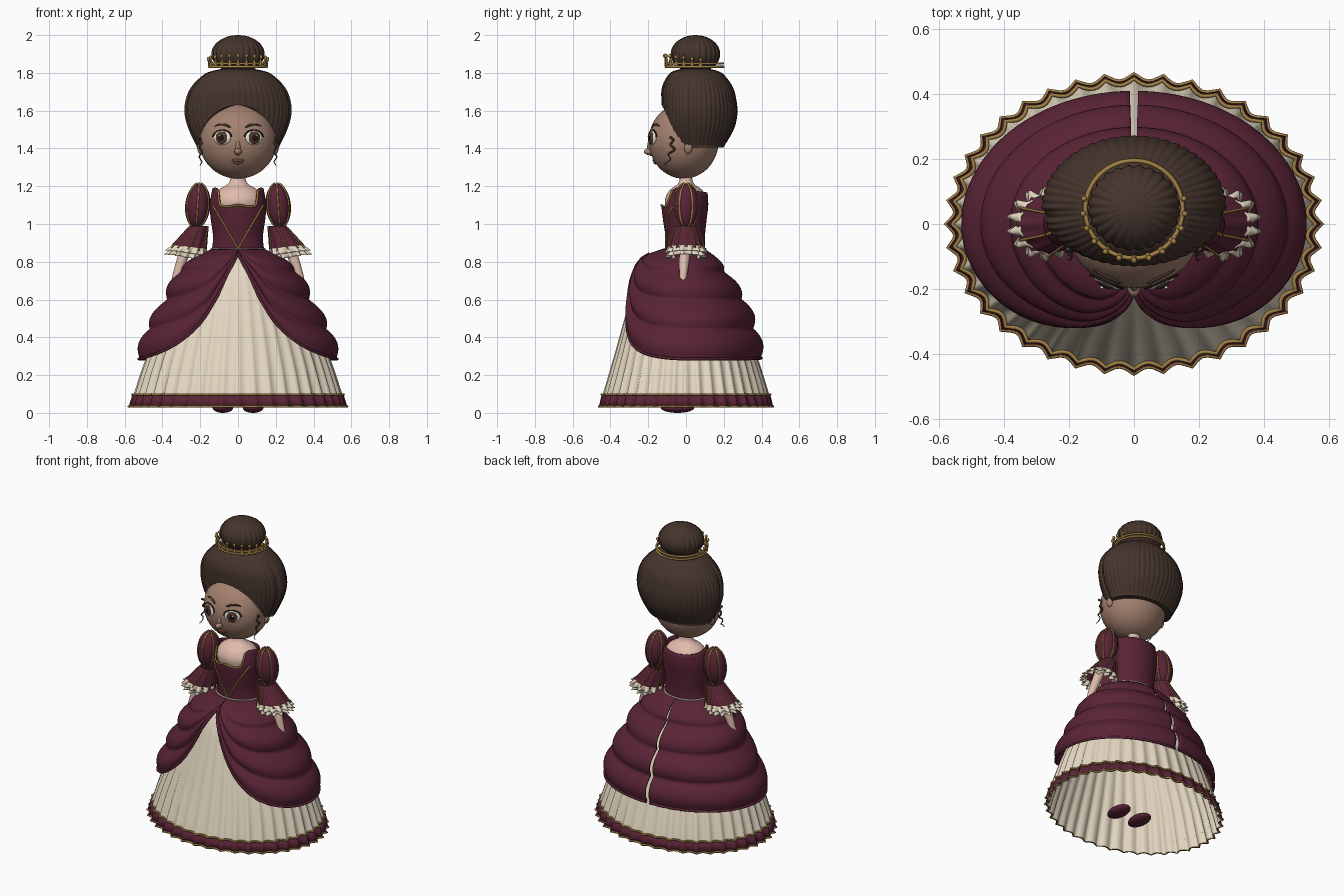
import bpy, bmesh
from math import sin, cos, pi, exp, asin, radians, sqrt
from mathutils import Matrix, Vector

if "Cube" in bpy.data.objects:
    bpy.data.objects.remove(bpy.data.objects["Cube"])


def mat(name, *c):
    m = bpy.data.materials.new(name)
    m.diffuse_color = (*c, 1)
    m.use_nodes = True
    m.node_tree.nodes["Principled BSDF"].inputs["Base Color"].default_value = m.diffuse_color
    return m


WINE = mat("wine_cloth", .10, .017, .036)
CREAM = mat("cream_cloth", .78, .69, .54)
GOLD = mat("gold_trim", .36, .22, .06)
HAIR = mat("brown_hair", .06, .035, .026)
FACE = mat("face_skin", .37, .22, .16)
SKIN = mat("body_skin", .74, .50, .41)
WHITE = mat("eye_white", .8, .78, .75)
IRIS = mat("iris_brown", .09, .04, .02)
DARK = mat("dark_detail", .012, .008, .007)
LIPS = mat("lip_red", .2, .07, .06)


def finish(name, data, m, mirror, thick=0):
    ob = bpy.data.objects.new(name, data)
    bpy.context.collection.objects.link(ob)
    data.materials.append(m)
    if thick:
        mod = ob.modifiers.new("Thickness", 'SOLIDIFY')
        mod.thickness = thick
    if mirror:
        ob.modifiers.new("Mirror", 'MIRROR').use_mirror_merge = False
    return ob


def grid(name, f, nu, nv, m, closed=True, mirror=False, thick=0):
    """Surface f(u, v): u runs around, v from top to bottom."""
    cols = nu if closed else nu + 1
    verts = [f(i / nu, j / nv) for j in range(nv + 1) for i in range(cols)]
    faces = []
    for j in range(nv):
        for i in range(nu):
            a, b = j * cols + i, j * cols + (i + 1) % cols
            faces.append((a, a + cols, b + cols, b))
    me = bpy.data.meshes.new(name)
    me.from_pydata(verts, [], faces)
    me.shade_smooth()
    return finish(name, me, m, mirror, thick)


def tube(name, pts, r, m, mirror=False, cyclic=False, radii=None, res=1):
    cu = bpy.data.curves.new(name, 'CURVE')
    cu.dimensions, cu.bevel_depth, cu.bevel_resolution, cu.use_fill_caps = '3D', r, res, True
    sp = cu.splines.new('POLY')
    sp.points.add(len(pts) - 1)
    for i, p in enumerate(pts):
        sp.points[i].co = (*p, 1)
        sp.points[i].radius = radii[i] if radii else 1
    sp.use_cyclic_u, sp.use_smooth = cyclic, True
    return finish(name, cu, m, mirror)


def blob(name, loc, size, m, mirror=False, turn=0, seg=24):
    bm = bmesh.new()
    M = Matrix.Translation(loc) @ Matrix.Rotation(turn, 4, 'Z') @ Matrix.Diagonal((*size, 1))
    bmesh.ops.create_uvsphere(bm, u_segments=seg, v_segments=seg * 2 // 3, radius=1, matrix=M)
    me = bpy.data.meshes.new(name)
    bm.to_mesh(me)
    bm.free()
    me.shade_smooth()
    return finish(name, me, m, mirror)


def curve_at(tab, x):
    """Smooth lookup in a table of (key, values...) with rising keys."""
    x = min(max(x, tab[0][0]), tab[-1][0])
    i = next(k for k in range(len(tab) - 1) if x <= tab[k + 1][0])
    p0, p1, p2, p3 = (tab[min(max(k, 0), len(tab) - 1)] for k in range(i - 1, i + 3))
    h = p2[0] - p1[0]
    t = (x - p1[0]) / h
    out = []
    for a, b, c, d in zip(p0[1:], p1[1:], p2[1:], p3[1:]):
        m1, m2 = h * (c - a) / (p2[0] - p0[0]), h * (d - b) / (p3[0] - p1[0])
        out.append((2*t**3 - 3*t*t + 1) * b + (t**3 - 2*t*t + t) * m1
                   + (3*t*t - 2*t**3) * c + (t**3 - t*t) * m2)
    return out


def oval(tab, phi, z, k=1, off=0, cy=0):
    """Point on an egg-shaped ring; phi = 0 faces front, +90 degrees is +x."""
    rx, rf, rb = curve_at(tab, z)
    c = cos(phi)
    return Vector(((rx * k + off) * sin(phi), cy - ((rf if c > 0 else rb) * k + off) * c, z))


# Pleated underskirt with trimmed hem
UNDER = [(.03, .56, .445, .445), (.1, .54, .43, .43), (.3, .475, .375, .37), (.6, .34, .295, .26),
         (.75, .25, .25, .18), (.84, .16, .19, .12), (.87, .11, .1, .09)]


def under(phi, z, off=0):
    return oval(UNDER, phi, z, 1 + .05 * (1 - z / .9) * (.5 - abs(sin(20 * phi))), off)


grid("underskirt", lambda u, v: under(2*pi*u, .87 - .84 * v), 240, 20, CREAM)
grid("hem_band", lambda u, v: under(2*pi*u, .1 - .07 * v, .006), 240, 2, WINE, thick=.004)
for n, z, m in (("upper_hem_trim", .098, GOLD), ("lower_hem_trim", .034, GOLD)):
    tube(n, [under(2*pi*i/240, z, .007) for i in range(240)], .006, m, cyclic=True)

# Draped overskirt: two tiered halves, open at the front, slit at the back
OVER = [(.28, .53, .405, .405), (.45, .475, .355, .365), (.6, .385, .325, .305), (.74, .315, .285, .215),
        (.83, .215, .22, .145), (.87, .135, .12, .1)]
EDGE = [(0, .85), (9, .75), (18, .6), (27, .46), (44, .35), (70, .295), (110, .285), (180, .29)]


def over(u, v):
    deg = .6 + 178 * u
    zb = curve_at(EDGE, deg)[0]
    z = .87 + (zb - .87) * v
    drop = (.87 - zb) / .58
    puff = .034 * drop * (abs(sin(4 * pi * min(v, .985) ** .9)) ** .8 - .35) * min(1, v * 6)
    return oval(OVER, radians(deg), z, 1, puff)


grid("overskirt", over, 90, 48, WINE, closed=False, mirror=True, thick=.008)
tube("overskirt_edge", [over(i / 90, 1) for i in range(91)], .008, WINE, mirror=True)

# Bodice with square neckline
BOD = [(.85, .14, .105, .1), (.93, .132, .108, .1), (1.03, .145, .123, .11),
       (1.1, .15, .128, .118), (1.19, .135, .105, .112)]
TOP = [(0, 1.1), (38, 1.1), (50, 1.18), (80, 1.19), (120, 1.175), (180, 1.165)]


def bod_top(phi):
    d = abs((phi * 180 / pi + 180) % 360 - 180)
    return curve_at(TOP, d)[0]


def bodice(u, v):
    t = bod_top(2*pi*u)
    return oval(BOD, 2*pi*u, t + (.85 - t) * v)


grid("bodice", bodice, 72, 16, WINE, thick=.008)
neck_phi = [radians(-50 + 100 * i / 40) for i in range(41)]
tube("neckline_trim", [oval(BOD, p, bod_top(p), off=.002) for p in neck_phi], .006, GOLD)
vline = []
for i in range(17):
    x, z = .132 * (1 - i / 16), 1.1 - .23 * i / 16
    vline.append(oval(BOD, asin(x / curve_at(BOD, z)[0]), z, off=.002))
tube("bodice_v_trim", vline, .005, GOLD, mirror=True)
tube("waist_piping", [oval(BOD, 2*pi*i/48, .868, off=.003) for i in range(48)], .005, CREAM, cyclic=True)

# Shoulders and neck
NECK = [(0, .13), (.25, .135), (.5, .105), (.65, .055), (.78, .041), (1, .04)]
grid("neck_and_shoulders", lambda u, v: (curve_at(NECK, 1 - v)[0] * sin(2*pi*u),
     -.82 * curve_at(NECK, 1 - v)[0] * cos(2*pi*u), 1.28 - .2 * v), 40, 20, SKIN)


# Puffed sleeves with gold ribs
def puff(u, v, k=1):
    p, th = 2*pi*u, pi * v
    r = k * sin(th) * (1 + .05 * abs(sin(3 * p)))
    return (.213 + .064 * r * sin(p) - .008 * cos(th), -.066 * r * cos(p), 1.097 + .118 * cos(th) * k)


grid("sleeve_puff", puff, 48, 20, WINE, mirror=True)
for k in range(6):
    tube("sleeve_rib", [puff(k / 6, .06 + .88 * i / 16, 1.02) for i in range(17)], .0055, GOLD, mirror=True)


# Flared lower sleeves with lace ruffles
def flare(u, v, off=0, waves=12, amp=.05):
    p = 2*pi*u
    k = 1 + amp * v * cos(waves * p)
    return (.207 + .057 * v + ((.052 + .042 * v) * k + off) * sin(p),
            -((.058 + .036 * v) * k + off) * cos(p), .99 - .125 * v + .012 * v * sin(p))


grid("lower_sleeve", flare, 96, 8, WINE, mirror=True)
for k in range(0, 12, 2):
    tube("sleeve_stripe", [flare(k / 12, i / 6, .002) for i in range(7)], .004, GOLD, mirror=True)
for n, a, b, o in (("upper_ruffle", .88, 1.14, .003), ("lower_ruffle", 1.0, 1.32, -.012)):
    grid(n, lambda u, v: flare(u, a + (b - a) * v, o, 14, .02 + .1 * v), 112, 4, CREAM,
         mirror=True, thick=.003)

# Arms, hands and fingers
tube("arm", [(.25, 0, .94), (.275, -.005, .87), (.3, -.01, .8), (.325, -.014, .73), (.338, -.016, .69)],
     .03, SKIN, True, radii=[1, 1, .92, .72, .55], res=4)
blob("palm", (.346, -.016, .668), (.016, .022, .036), SKIN, True)
for k in range(4):
    y = -.034 + .012 * k
    tube("finger", [(.35, y, .655), (.362, y, .625), (.363, y + .002, .597 + .006 * abs(k - 1.5))],
         .007, SKIN, True, res=2)
tube("thumb", [(.342, -.032, .68), (.344, -.045, .655), (.346, -.045, .637)], .007, SKIN, True, res=2)

# Shoes
blob("shoe", (.08, -.045, .026), (.054, .088, .026), WINE, True)

# Head and face
blob("head", (0, -.012, 1.44), (.205, .185, .2), FACE, seg=48)


def on_face(x, z, off=0):
    return Vector((x, -.012 - .185 * sqrt(1 - (x / .205) ** 2 - ((z - 1.44) / .2) ** 2) - off, z))


blob("nose_bridge", on_face(0, 1.405, -.008), (.014, .02, .045), FACE)
blob("nose_tip", on_face(0, 1.383, .004), (.02, .03, .018), FACE)
eye, n = on_face(.084, 1.457), Vector((sin(.42), -cos(.42), 0))
for name, d, s, m in (("eye_white", -.001, (.049, .013, .038), WHITE), ("iris", .006, (.034, .01, .034), IRIS),
                      ("pupil", .012, (.019, .006, .019), DARK)):
    blob(name, eye + n * d, s, m, True, .42)
blob("eye_glint", eye + n * .017 + Vector((.008, 0, .012)), (.006, .004, .006), WHITE, True, .42, 12)
tube("upper_lash", [on_face(.084 + .05 * cos(a), 1.457 + .04 * sin(a), .006)
                    for a in (radians(5 + 17 * i) for i in range(11))], .004, DARK, True)
tube("eyebrow", [on_face(.04 + .085 * i / 8, 1.512 + .016 * sin(pi * i / 9), .001) for i in range(9)],
     .006, HAIR, True, radii=[.6, 1, 1.1, 1.1, 1, .9, .8, .6, .3])
blob("upper_lip", on_face(0, 1.337, -.002), (.034, .009, .008), LIPS)
blob("lower_lip", on_face(0, 1.325, -.002), (.026, .011, .009), LIPS)
blob("ear", (.2, .012, 1.405), (.016, .022, .034), FACE, True)

# Swept-up hair with strand grooves
HSHAPE = [(1.4, .215, .14, .145), (1.5, .262, .17, .203), (1.58, .284, .175, .222), (1.65, .28, .18, .218),
          (1.72, .252, .178, .2), (1.78, .195, .15, .16), (1.81, .14, .115, .12), (1.83, .03, .03, .03)]


def hair(u, v):
    p = 2*pi*u
    d = abs((360 * u + 180) % 360 - 180)
    zb = 1.405 + .225 * max(0, cos(radians(min(d * 90 / 65, 90))))
    z = 1.83 + (zb - 1.83) * min(v / .94, 1) ** 1.4
    k = 1 - .018 * abs(sin(26 * p)) ** 3 - .05 * exp(-((d - 82) / 5) ** 2) * min(1, v * 2)
    return oval(HSHAPE, p, z, k * (.72 if v > .98 else 1), cy=.05)


grid("swept_hair", hair, 312, 36, HAIR)
tube("hanging_curl", [(.198 + .007 * cos(i * .75), -.085 + .012 * sin(i * .75) + .015 * sin(i * .2), 1.46 - .15 * i / 24)
                      for i in range(25)], .006, HAIR, True, radii=[1.2 - .035 * i for i in range(25)])


# Hair bun
def bun(u, v):
    th = pi * v
    r = .142 * sin(th) * (1 - .05 * abs(cos(12 * 2*pi*u)) ** 4)
    return (r * sin(2*pi*u), .05 - r * .93 * cos(2*pi*u), 1.9 + .1 * cos(th))


grid("hair_bun", bun, 144, 24, HAIR)

# Crown
for r, z in ((.152, 1.832), (.15, 1.85)):
    tube("crown_band", [(r * sin(2*pi*i/64), .045 - r * cos(2*pi*i/64), z) for i in range(64)],
         .007, GOLD, cyclic=True)
for k in range(-6, 7):
    a = radians(17 * k)
    x, y = sin(a), -cos(a)
    h = .024 + .022 * max(0, cos(a)) ** .7
    tube("crown_point", [(.15 * x, .045 + .15 * y, 1.84), (.156 * x, .045 + .156 * y, 1.84 + h)],
         .012, GOLD, radii=[1, .25])
    blob("crown_bead", (.157 * x, .045 + .157 * y, 1.845 + h), (.009, .009, .011), GOLD, seg=12)
